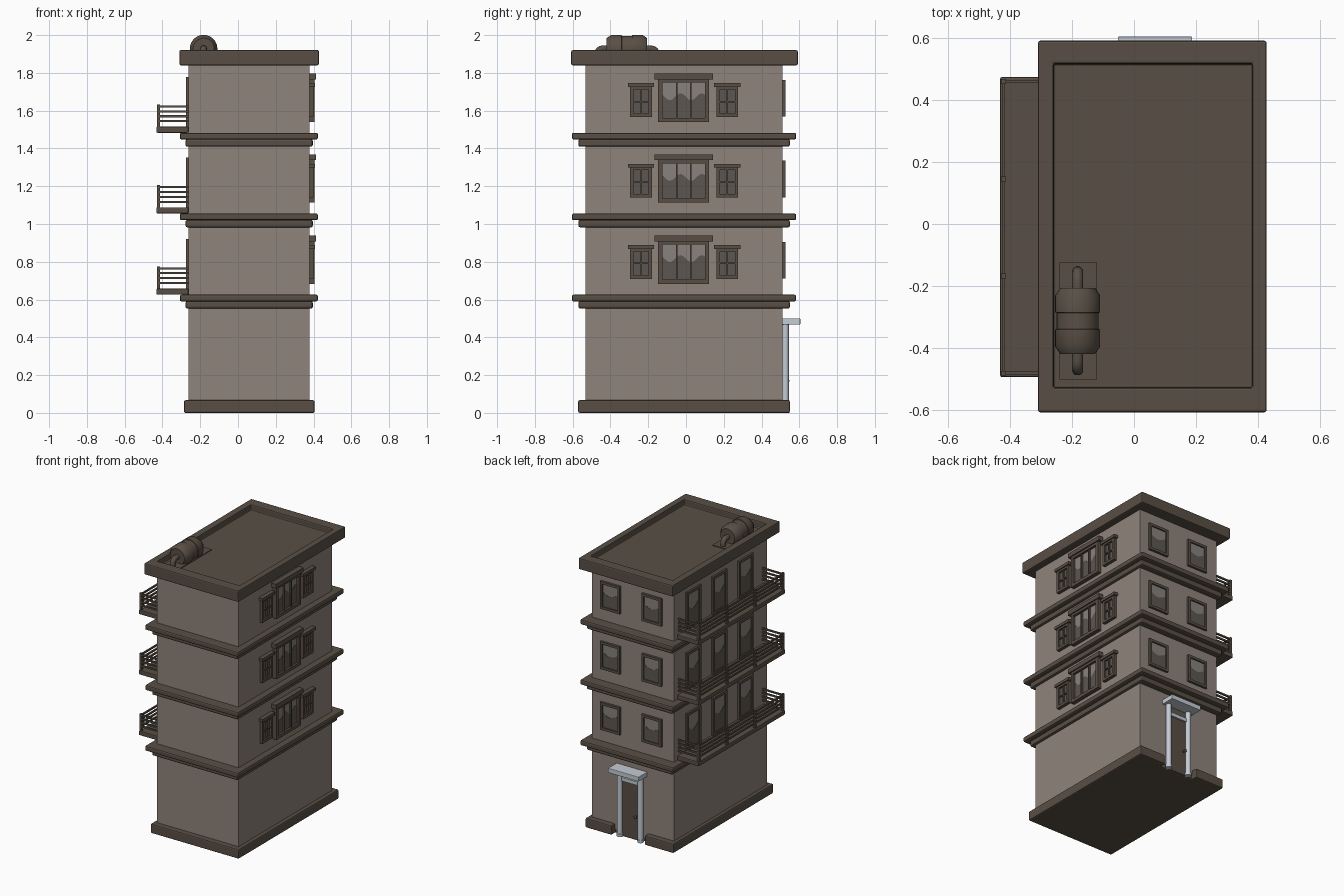
import bpy, bmesh, math
from mathutils import Vector, Matrix

if "Cube" in bpy.data.objects:
    bpy.data.objects.remove(bpy.data.objects["Cube"])

X0, X1, Y0, Y1 = -0.262, 0.378, -0.533, 0.51   # wall outline
FLOORS = [0.626, 1.056, 1.483]                 # top of each ledge


def srgb(r, g, b):
    return [((c / 255 + 0.055) / 1.055) ** 2.4 for c in (r, g, b)] + [1]


def material(name, *rgb):
    m = bpy.data.materials.new(name)
    m.diffuse_color = srgb(*rgb)
    m.use_nodes = True
    m.node_tree.nodes["Principled BSDF"].inputs["Base Color"].default_value = m.diffuse_color
    return m


WALL = material("wall plaster", 142, 131, 123)
TRIM = material("dark trim", 89, 79, 69)
PALE = material("pale metal", 196, 204, 212)
GLASS = material("light glass", 136, 130, 125)
SHADE = material("dark glass", 92, 86, 80)


def finish(name, bm, mats, bevel=0, smooth=False):
    bmesh.ops.recalc_face_normals(bm, faces=bm.faces)
    me = bpy.data.meshes.new(name)
    bm.to_mesh(me)
    bm.free()
    ob = bpy.data.objects.new(name, me)
    bpy.context.collection.objects.link(ob)
    for m in mats:
        me.materials.append(m)
    if bevel:
        mod = ob.modifiers.new("soft edges", 'BEVEL')
        mod.width, mod.segments = bevel, 2
        mod.limit_method = 'ANGLE'
    if smooth:
        bpy.ops.object.select_all(action='DESELECT')
        ob.select_set(True)
        bpy.context.view_layer.objects.active = ob
        bpy.ops.object.shade_smooth_by_angle(angle=math.radians(35))
    return ob


def add_box(bm, x0, x1, y0, y1, z0, z1, mat=0):
    c = Vector(((x0 + x1) / 2, (y0 + y1) / 2, (z0 + z1) / 2))
    s = Matrix.Diagonal((x1 - x0, y1 - y0, z1 - z0, 1))
    vs = bmesh.ops.create_cube(bm, size=1, matrix=Matrix.Translation(c) @ s)["verts"]
    for f in {f for v in vs for f in v.link_faces}:
        f.material_index = mat
    return vs


def box(name, dims, mat, bevel=0):
    bm = bmesh.new()
    add_box(bm, *dims)
    return finish(name, bm, [mat], bevel)


def prism(bm, pts, offset, mat=0):
    """Extrude a flat polygon along an offset."""
    f = bm.faces.new([bm.verts.new(p) for p in pts])
    r = bmesh.ops.extrude_face_region(bm, geom=[f])["geom"]
    vs = [v for v in r if isinstance(v, bmesh.types.BMVert)]
    bmesh.ops.translate(bm, verts=vs, vec=offset)
    for g in {g for v in vs for g in v.link_faces} | {f}:
        g.material_index = mat


# Walls and plinth with a notch for the door
box("walls", (X0, X1, Y0, Y1, 0.03, 1.86), WALL)
bm = bmesh.new()
prism(bm, [(-0.286, -0.571, 0), (0.405, -0.571, 0), (0.405, 0.55, 0), (0.2, 0.55, 0), (0.2, 0.505, 0),
           (-0.06, 0.505, 0), (-0.06, 0.55, 0), (-0.286, 0.55, 0)], Vector((0, 0, 0.067)))
finish("plinth", bm, [TRIM], 0.008)

# Stepped ledges
for i, z in enumerate(FLOORS):
    box(f"ledge_upper_{i}", (-0.308, 0.423, -0.604, 0.583, z - 0.036, z), TRIM, 0.009)
    box(f"ledge_lower_{i}", (-0.278, 0.396, -0.57, 0.55, z - 0.074, z - 0.034), TRIM, 0.01)

# Roof with sunken top
bm = bmesh.new()
add_box(bm, -0.31, 0.428, -0.608, 0.592, 1.84, 1.92)
top = max(bm.faces, key=lambda f: f.calc_center_median().z)
bmesh.ops.inset_region(bm, faces=[top], thickness=0.05)
for v in top.verts:
    v.co.x = -0.26 if v.co.x < 0 else 0.383
    v.co.y = -0.528 if v.co.y < 0 else 0.517
new = bmesh.ops.extrude_face_region(bm, geom=[top])["geom"]
bmesh.ops.translate(bm, verts=[v for v in new if isinstance(v, bmesh.types.BMVert)], vec=(0, 0, -0.04))
bmesh.ops.delete(bm, geom=[top], context='FACES_ONLY')
finish("roof", bm, [TRIM], 0.007)

# Rooftop tank: lathed profile along y
box("tank_plate", (-0.241, -0.119, -0.502, -0.125, 1.875, 1.885), TRIM)
half = [(0.107, 0), (0.107, 0.056), (0.082, 0.073), (0.028, 0.073), (0.026, 0.068)]
profile = half + [(-y, r) for y, r in reversed(half)]
bm = bmesh.new()
verts = [bm.verts.new((-0.182, -0.313 + y, 1.928 + r)) for y, r in profile]
edges = [bm.edges.new(p) for p in zip(verts, verts[1:])]
bmesh.ops.spin(bm, geom=verts + edges, cent=(-0.182, 0, 1.928), axis=(0, 1, 0), angle=2 * math.pi,
               steps=28, use_duplicate=False)
bmesh.ops.remove_doubles(bm, verts=bm.verts, dist=0.0005)
finish("tank", bm, [TRIM], smooth=True)

# Bent pipes at the tank ends
for name, s in (("tank_pipe_front", -1), ("tank_pipe_back", 1)):
    cu = bpy.data.curves.new(name, 'CURVE')
    cu.dimensions = '3D'
    cu.bevel_depth, cu.bevel_resolution = 0.018, 3
    sp = cu.splines.new('POLY')
    path = [(0.1, 1.928)] + [(0.128 + 0.03 * math.sin(a), 1.898 + 0.03 * math.cos(a))
                             for a in (0, 0.4, 0.8, 1.2, 1.57)] + [(0.158, 1.88)]
    sp.points.add(len(path) - 1)
    for p, (y, z) in zip(sp.points, path):
        p.co = (-0.182, -0.313 + s * y, z, 1)
    cu.materials.append(TRIM)
    bpy.context.collection.objects.link(bpy.data.objects.new(name, cu))

# Wall mappings: (along, outward, up) to world
MAPS = {"right": lambda u, d, z: Vector((X1 + d, u, z)),
        "left": lambda u, d, z: Vector((X0 - d, u, z)),
        "back": lambda u, d, z: Vector((u, Y1 + d, z))}


def window(name, side, uc, w, z0, z1, depth, rim, cols=1, rows=1, header=0, wave=True):
    to = MAPS[side]
    bm = bmesh.new()

    def part(u0, u1, d0, d1, a, b, mat=0):
        p, q = to(u0, d0, a), to(u1, d1, b)
        add_box(bm, min(p.x, q.x), max(p.x, q.x), min(p.y, q.y), max(p.y, q.y), a, b, mat)

    l, r = uc - w / 2, uc + w / 2
    gl, gr, gb, gt = l + rim, r - rim, z0 + rim, z1 - rim
    part(l, gl, -0.01, depth, z0, z1)
    part(gr, r, -0.01, depth, z0, z1)
    part(gl, gr, -0.01, depth, z0, gb)
    part(gl, gr, -0.01, depth, gt, z1)
    g = depth * 0.4
    part(gl, gr, -0.01, g, gb, gt, 1 if wave else 2)
    for i in range(1, cols):
        u = gl + (gr - gl) * i / cols
        part(u - 0.004, u + 0.004, 0, depth * 0.85, gb, gt)
    for i in range(1, rows):
        z = gb + (gt - gb) * i / rows
        part(gl, gr, 0, depth * 0.85, z - 0.004, z + 0.004)
    if header:
        part(l - 0.02 * header, r + 0.02 * header, -0.01, depth + 0.008, z1 - 0.005, z1 + 0.026 * header)
    # wavy reflection line: darker lower pane
    if wave:
        n = 16
        h = gt - gb
        pts = [to(gl, g, gb), to(gr, g, gb)]
        for i in range(n, -1, -1):
            t = i / n
            pts.append(to(gl + (gr - gl) * t, g, gb + h * (0.6 + 0.1 * math.sin(t * cols * 4.2 + 2.5))))
        prism(bm, pts, to(0, 0.002, 0) - to(0, 0, 0), 2)
    finish(name, bm, [TRIM, GLASS, SHADE])


# Windows, balcony doors and balconies on each upper floor
for i, z in enumerate(FLOORS):
    window(f"main_window_{i}", "right", -0.012, 0.27, z + 0.057, z + 0.287, 0.028, 0.022, 3, 1, 1)
    for s, u in (("a", -0.238), ("b", 0.219)):
        window(f"side_window_{s}_{i}", "right", u, 0.115, z + 0.084, z + 0.247, 0.022, 0.018, 2, 2, 0.6, False)
    for s, u in (("a", -0.095), ("b", 0.23)):
        window(f"back_window_{s}_{i}", "back", u, 0.155, z + 0.085, z + 0.28, 0.016, 0.018)
    for s, u in (("a", -0.285), ("b", 0.01), ("c", 0.3)):
        window(f"balcony_door_{s}_{i}", "left", u, 0.16, z + 0.025, z + 0.295, 0.013, 0.02)

    box(f"balcony_slab_{i}", (-0.432, X0, -0.494, 0.474, z, z + 0.032), TRIM, 0.005)
    bm = bmesh.new()
    for y in (-0.482, -0.168, 0.146, 0.46):
        add_box(bm, -0.43, -0.414, y - 0.008, y + 0.008, z + 0.03, z + 0.15)
    for k in range(4):
        b = z + 0.056 + k * 0.026
        add_box(bm, -0.427, -0.417, -0.482, 0.46, b, b + 0.011)
        for y in (-0.482, 0.46):
            add_box(bm, -0.42, X0 + 0.005, y - 0.005, y + 0.005, b, b + 0.011)
    finish(f"balcony_railing_{i}", bm, [TRIM])

# Entrance: dark door, pale frame bar, columns and canopy
box("door", (0.0, 0.14, Y1 - 0.01, Y1 + 0.008, 0, 0.4), TRIM)
box("transom_window", (0.0, 0.14, Y1 - 0.01, Y1 + 0.005, 0.42, 0.467), SHADE)
box("transom_bar", (0.0, 0.14, Y1 - 0.005, Y1 + 0.02, 0.395, 0.42), PALE)
box("canopy", (-0.052, 0.188, Y1 - 0.01, 0.605, 0.467, 0.5), PALE, 0.003)
for s, x in (("a", -0.012), ("b", 0.15)):
    bm = bmesh.new()
    for r, h in ((0.018, 0.47), (0.021, 0.02)):
        bmesh.ops.create_cone(bm, cap_ends=True, segments=20, radius1=r, radius2=r, depth=h,
                              matrix=Matrix.Translation((x, 0.526, h / 2)))
    finish(f"entrance_column_{s}", bm, [PALE], smooth=True)
bm = bmesh.new()
bmesh.ops.create_uvsphere(bm, u_segments=12, v_segments=8, radius=0.01,
                          matrix=Matrix.Translation((0.022, 0.538, 0.17)))
add_box(bm, 0.018, 0.026, Y1, 0.535, 0.166, 0.174)
finish("door_knob", bm, [TRIM], smooth=True)
